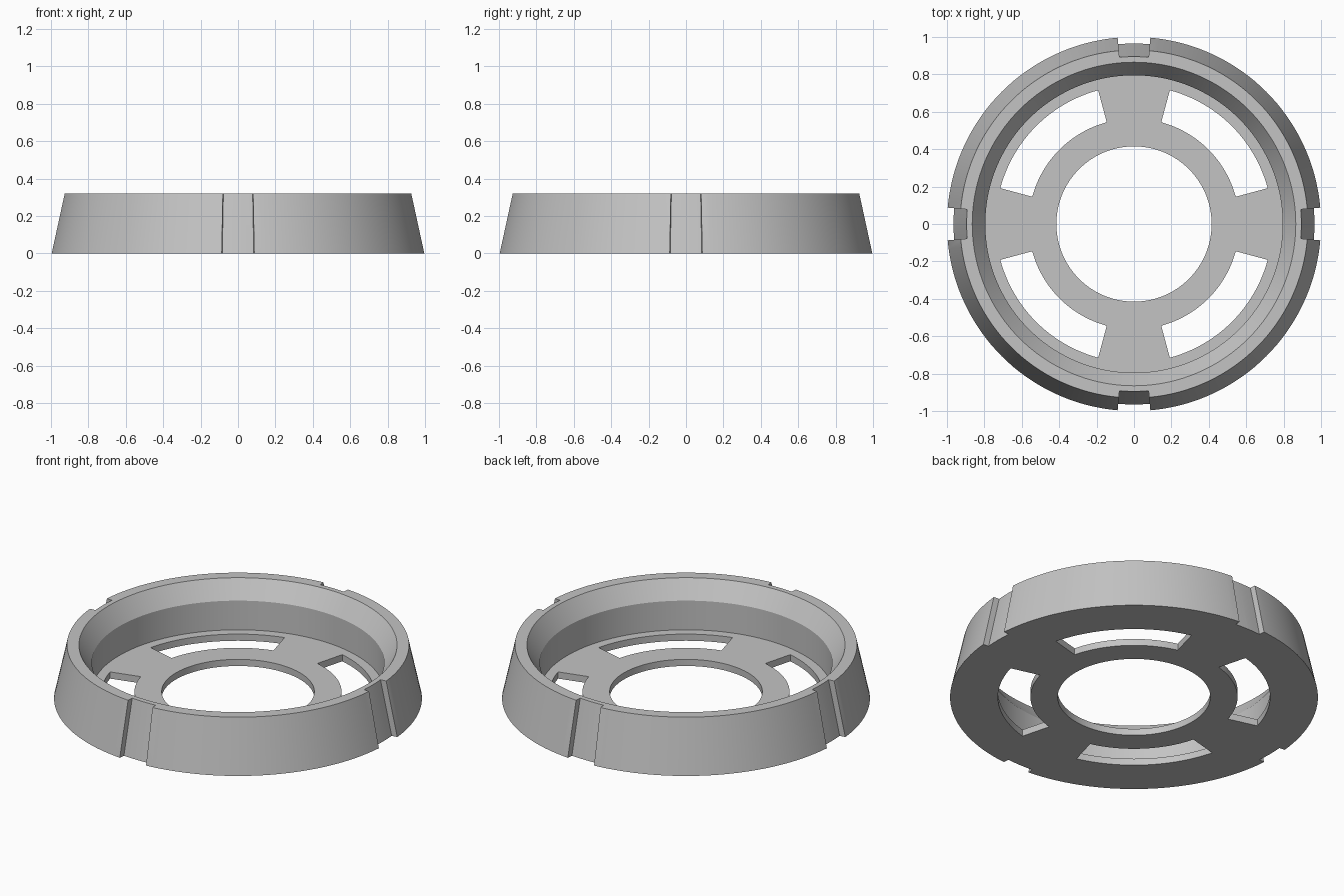
import bpy, bmesh, math

if "Cube" in bpy.data.objects:
    bpy.data.objects.remove(bpy.data.objects["Cube"])

STEP = 2.5  # degrees per segment

grey = bpy.data.materials.new("light grey")
grey.diffuse_color = (0.55, 0.55, 0.55, 1)
grey.use_nodes = True
grey.node_tree.nodes["Principled BSDF"].inputs["Base Color"].default_value = grey.diffuse_color


def sweep(name, profile, start=0, end=360):
    """Sweep a closed (radius, z) profile about z, capping partial sweeps."""
    full = end - start == 360
    n = round((end - start) / STEP)
    bm = bmesh.new()
    rings = []
    for i in range(n if full else n + 1):
        a = math.radians(start + i * STEP)
        rings.append([bm.verts.new((r * math.cos(a), r * math.sin(a), z)) for r, z in profile])
    for i in range(n):
        p, q = rings[i], rings[(i + 1) % len(rings)]
        for j in range(len(profile)):
            k = (j + 1) % len(profile)
            bm.faces.new((p[j], q[j], q[k], p[k]))
    if not full:
        bm.faces.new(rings[0])
        bm.faces.new(rings[-1])
    bmesh.ops.recalc_face_normals(bm, faces=bm.faces)
    mesh = bpy.data.meshes.new(name)
    bm.to_mesh(mesh)
    bm.free()
    obj = bpy.data.objects.new(name, mesh)
    bpy.context.collection.objects.link(obj)
    return obj


# Flanged ring: tapered rim with a thin floor and a central hole
ring = sweep("slotted_ring", [(0.415, 0), (1, 0), (0.93, 0.32), (0.865, 0.32),
                              (0.795, 0.215), (0.795, 0.04), (0.415, 0.04)])
ring.data.materials.append(grey)

# Cutters: four floor slots and four shallow rim notches that follow the taper
slot = [(0.563, -0.1), (0.74, -0.1), (0.74, 0.1), (0.563, 0.1)]
notch = [(0.987, -0.1), (1.2, -0.1), (1.2, 0.42), (0.873, 0.42)]
cutters = []
for q in range(0, 360, 90):
    cutters.append(sweep("slot_cutter", slot, q + 15, q + 75))
    cutters.append(sweep("notch_cutter", notch, q - 5, q + 5))
for c in cutters:
    c.hide_render = True
    mod = ring.modifiers.new("cut", 'BOOLEAN')
    mod.operation = 'DIFFERENCE'
    mod.solver = 'EXACT'
    mod.object = c

# Apply the cuts, then remove the cutters
bpy.context.view_layer.objects.active = ring
ring.select_set(True)
for mod in list(ring.modifiers):
    bpy.ops.object.modifier_apply(modifier=mod.name)
for c in cutters:
    bpy.data.objects.remove(c)
bpy.ops.object.shade_smooth_by_angle(angle=math.radians(20))
